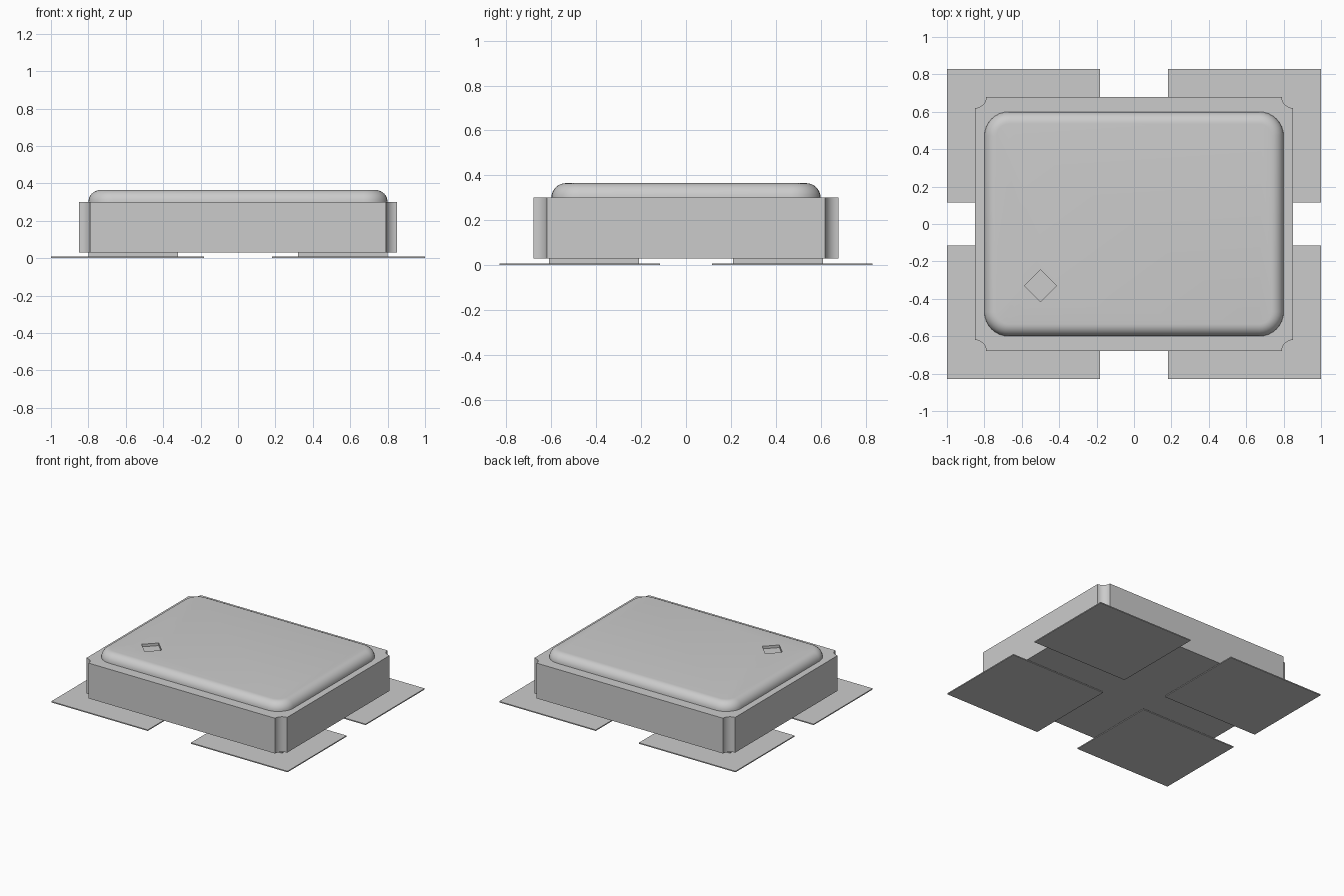
import bpy
import bmesh
from math import cos, sin, pi

cube = bpy.data.objects.get("Cube")
if cube:
    bpy.data.objects.remove(cube, do_unlink=True)

grey = bpy.data.materials.new("plain_grey")
grey.use_nodes = True
colour = (0.6, 0.6, 0.6, 1)
grey.diffuse_color = colour
grey.node_tree.nodes["Principled BSDF"].inputs["Base Color"].default_value = colour


def loft(name, rings, smooth=False):
    """Closed solid through stacked rings of equal point count."""
    bm = bmesh.new()
    loops = [[bm.verts.new(p) for p in ring] for ring in rings]
    for low, high in zip(loops, loops[1:]):
        for i in range(len(low)):
            j = (i + 1) % len(low)
            bm.faces.new((low[i], low[j], high[j], high[i]))
    bm.faces.new(loops[0][::-1])
    bm.faces.new(loops[-1])
    bmesh.ops.recalc_face_normals(bm, faces=bm.faces)
    mesh = bpy.data.meshes.new(name)
    bm.to_mesh(mesh)
    bm.free()
    mesh.materials.append(grey)
    obj = bpy.data.objects.new(name, mesh)
    bpy.context.collection.objects.link(obj)
    bpy.ops.object.select_all(action="DESELECT")
    obj.select_set(True)
    bpy.context.view_layer.objects.active = obj
    if smooth:
        bpy.ops.object.shade_smooth_by_angle(angle=pi / 6)
    return obj


def outline(hx, hy, r, z, steps, scooped=False):
    """Rectangle with rounded or scooped corners, counter-clockwise."""
    points = []
    for k, (sx, sy) in enumerate(((1, 1), (-1, 1), (-1, -1), (1, -1))):
        for i in range(steps + 1):
            t = i / steps * pi / 2
            if scooped:
                a = k * pi / 2 - pi / 2 - t
                cx, cy = sx * hx, sy * hy
            else:
                a = k * pi / 2 + t
                cx, cy = sx * (hx - r), sy * (hy - r)
            points.append((cx + r * cos(a), cy + r * sin(a), z))
    return points


def block(name, x0, x1, y0, y1, z0, z1):
    return loft(name, [[(x0, y0, z), (x1, y0, z), (x1, y1, z), (x0, y1, z)]
                       for z in (z0, z1)])


# Body with scooped vertical corners
loft("body", [outline(0.85, 0.68, 0.06, z, 8, True) for z in (0.03, 0.30)], True)

# Lid with a rounded upper rim
rim, steps = 0.065, 8
rings = []
for i in range(steps + 1):
    a = i / steps * pi / 2
    inset = rim * (1 - cos(a))
    rings.append(outline(0.80 - inset, 0.60 - inset, 0.13 - inset,
                         0.30 + rim * sin(a), 8))
lid = loft("lid", rings)

# Diamond orientation mark sunk into the lid
d = 0.085
cutter = loft("mark_cutter", [
    [(-0.5 + d * cos(k * pi / 2), -0.33 + d * sin(k * pi / 2), z) for k in range(4)]
    for z in (0.345, 0.40)])
cutter.hide_render = True
bpy.context.view_layer.objects.active = lid
cut = lid.modifiers.new("mark", "BOOLEAN")
cut.operation = "DIFFERENCE"
cut.solver = "EXACT"
cut.object = cutter
bpy.ops.object.modifier_apply(modifier=cut.name)
bpy.data.objects.remove(cutter, do_unlink=True)
bpy.ops.object.select_all(action="DESELECT")
lid.select_set(True)
bpy.ops.object.shade_smooth_by_angle(angle=pi / 6)

# Contact pads and thin landing plates at the four corners
for sx, side in ((1, "left"), (-1, "right")):
    for sy, end in ((-1, "front"), (1, "back")):
        block(f"contact_pad_{end}_{side}", sx * 0.32, sx * 0.80,
              sy * 0.21, sy * 0.61, 0.008, 0.03)
        block(f"landing_plate_{end}_{side}", sx * 0.183, sx,
              sy * 0.115, sy * 0.83, 0, 0.008)
